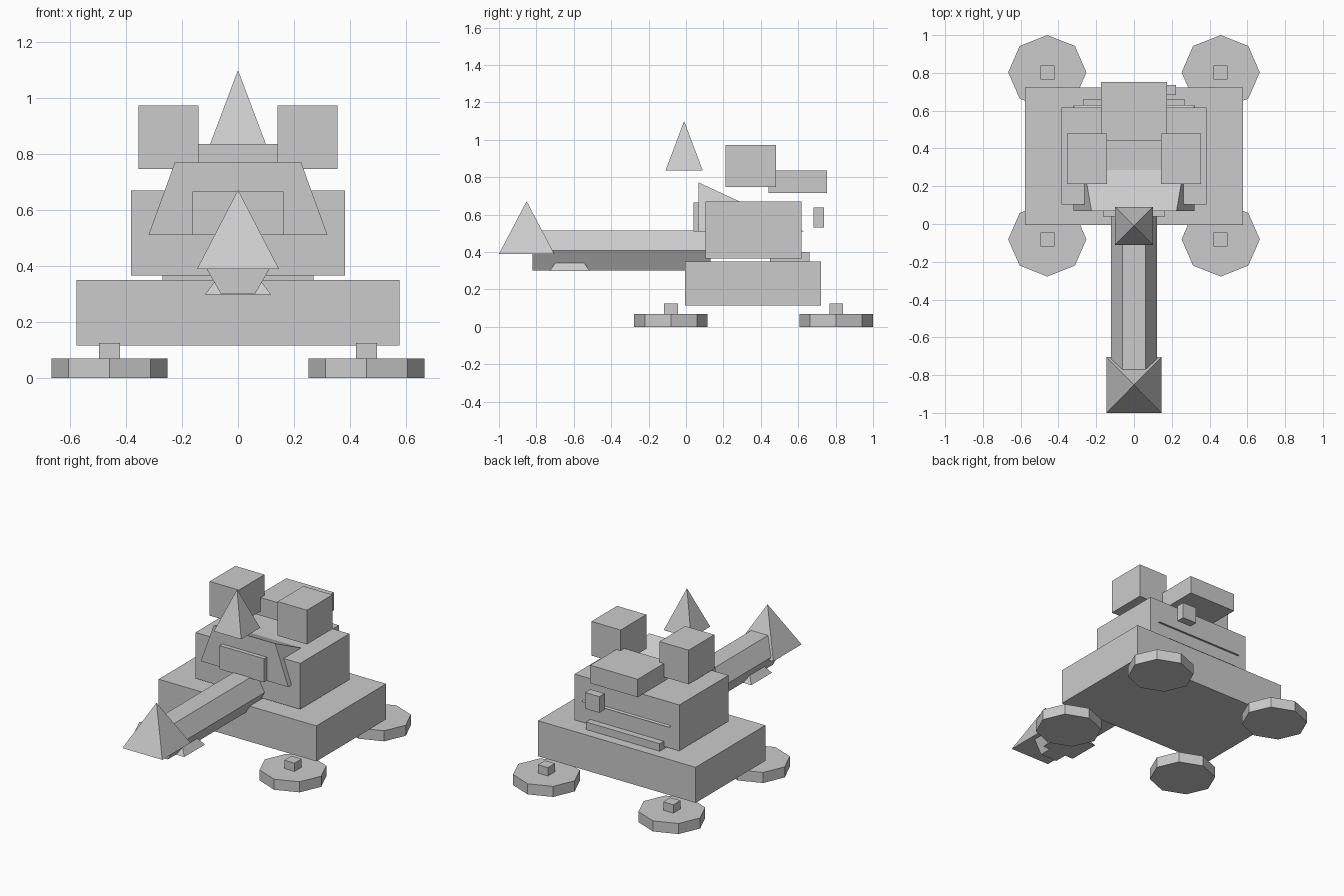
import bpy
import bmesh
import math

if "Cube" in bpy.data.objects:
    bpy.data.objects.remove(bpy.data.objects["Cube"])

grey = bpy.data.materials.new("plain grey")
grey.diffuse_color = (0.6, 0.6, 0.6, 1)
grey.use_nodes = True
grey.node_tree.nodes["Principled BSDF"].inputs["Base Color"].default_value = grey.diffuse_color


def solid(name, points):
    """Flat-faced convex solid around a few corner points."""
    bm = bmesh.new()
    for p in points:
        bm.verts.new(p)
    bmesh.ops.convex_hull(bm, input=bm.verts[:])
    bmesh.ops.dissolve_limit(bm, angle_limit=0.01, verts=bm.verts[:], edges=bm.edges[:])
    bmesh.ops.recalc_face_normals(bm, faces=bm.faces[:])
    mesh = bpy.data.meshes.new(name)
    bm.to_mesh(mesh)
    bm.free()
    mesh.materials.append(grey)
    obj = bpy.data.objects.new(name, mesh)
    bpy.context.collection.objects.link(obj)
    return obj


def box(name, x, y, z):
    return solid(name, [(a, b, c) for a in x for b in y for c in z])


def pyramid(name, cx, cy, hx, hy, z0, z1):
    base = [(cx + i * hx, cy + j * hy, z0) for i in (-1, 1) for j in (-1, 1)]
    return solid(name, base + [(cx, cy, z1)])


# Hull and body
box("hull", (-0.577, 0.577), (-0.005, 0.723), (0.115, 0.35))
box("body_slab", (-0.27, 0.27), (0.45, 0.66), (0.345, 0.40))
box("body", (-0.383, 0.383), (0.103, 0.617), (0.366, 0.67))

# Wedge through the body, with a panel on its front
solid("body_wedge", [(s * x, y, z) for s in (-1, 1)
                     for x, y, z in ((0.225, 0.068, 0.772), (0.32, 0.068, 0.51), (0.32, 0.63, 0.51))])
box("front_panel", (-0.163, 0.163), (0.04, 0.11), (0.51, 0.666))

# Six-sided barrel with a sight pyramid and a foot pyramid
R = 0.123
solid("barrel", [(R * math.cos(i * math.pi / 3), y, 0.408 + R * math.sin(i * math.pi / 3))
                 for y in (-0.82, 0.13) for i in range(6)])
pyramid("barrel_tip", 0, -0.852, 0.146, 0.148, 0.39, 0.672)
pyramid("barrel_foot", 0, -0.622, 0.118, 0.108, 0.298, 0.455)

# Top pieces
pyramid("top_spike", 0, -0.01, 0.1, 0.1, 0.835, 1.1)
box("rear_top_box", (-0.174, 0.174), (0.44, 0.753), (0.717, 0.836))
box("rear_small_box", (0.117, 0.222), (0.682, 0.737), (0.53, 0.637))

# Mirrored top blocks and the four wheels with their pins
for side, s in (("left", -1), ("right", 1)):
    box(side + "_top_block", (s * 0.142, s * 0.356), (0.212, 0.48), (0.747, 0.973))
    for end, cy in (("front", -0.081), ("rear", 0.803)):
        cx = s * 0.459
        solid(f"{side}_{end}_wheel", [(cx + 0.207 * math.cos(i * math.pi / 4),
                                       cy + 0.197 * math.sin(i * math.pi / 4), z)
                                      for z in (0, 0.07) for i in range(8)])
        box(f"{side}_{end}_pin", (cx - 0.037, cx + 0.037), (cy - 0.037, cy + 0.037), (0.06, 0.125))
